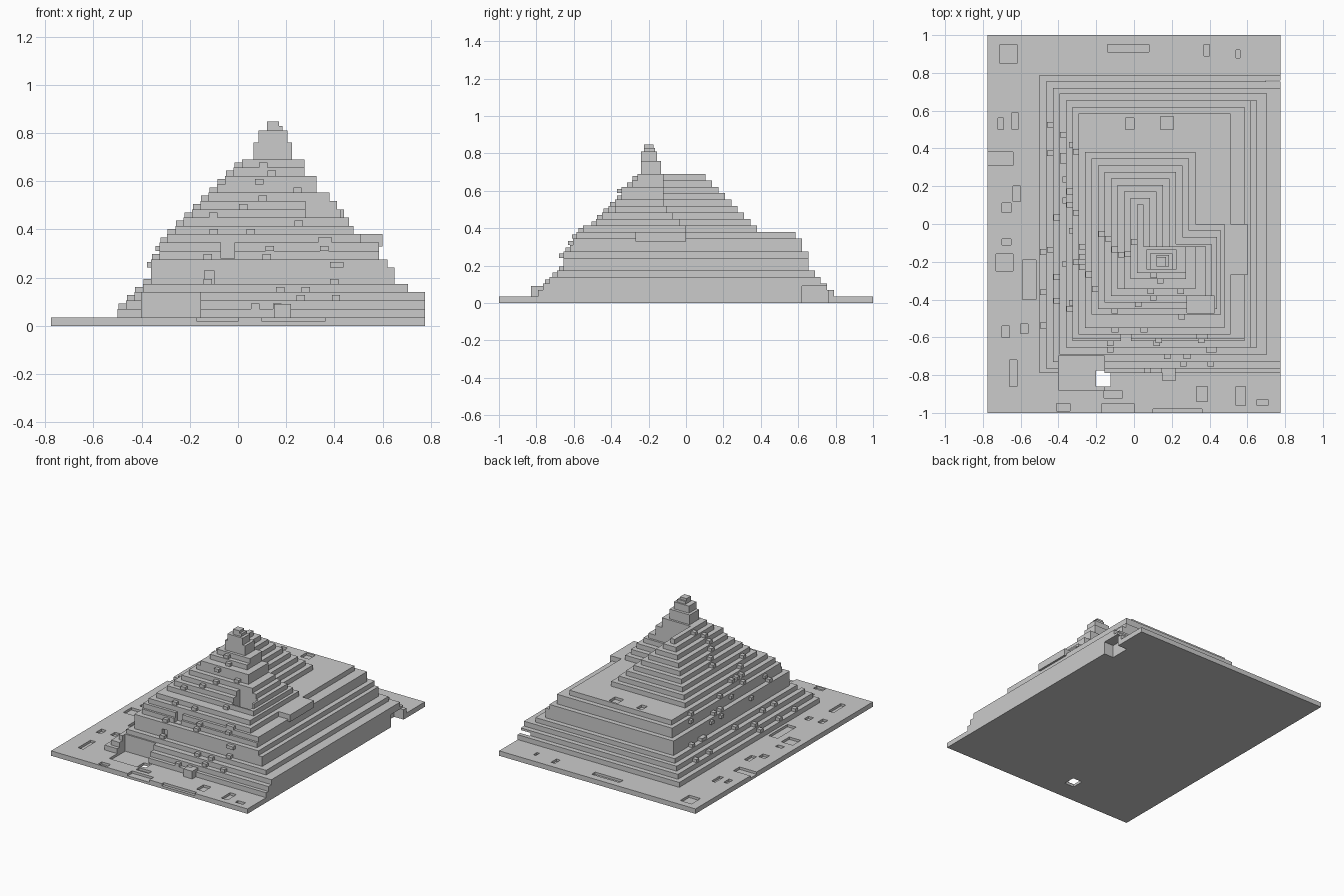
import bpy, bmesh, random

if "Cube" in bpy.data.objects:
    bpy.data.objects.remove(bpy.data.objects["Cube"])

random.seed(4)
S = 0.0345


def add_prism(bm, pts, z0, z1):
    lo = [bm.verts.new((x, y, z0)) for x, y in pts]
    hi = [bm.verts.new((x, y, z1)) for x, y in pts]
    n = len(pts)
    bm.faces.new(lo[::-1])
    bm.faces.new(hi)
    for i in range(n):
        j = (i + 1) % n
        bm.faces.new((lo[i], lo[j], hi[j], hi[i]))


def rect(x0, x1, y0, y1):
    return [(x0, y0), (x1, y0), (x1, y1), (x0, y1)]


def make(name, parts):
    bm = bmesh.new()
    for pts, z0, z1 in parts:
        add_prism(bm, pts, z0, z1)
    me = bpy.data.meshes.new(name)
    bm.to_mesh(me)
    bm.free()
    ob = bpy.data.objects.new(name, me)
    bpy.context.collection.objects.link(ob)
    return ob


def cut(targets, name, parts):
    for i, part in enumerate(parts):
        cutter = make(f"{name}_cutter_{i}", [part])
        cutter.hide_render = True
        cutter.display_type = 'WIRE'
        cutter.hide_set(True)
        for ob in targets:
            m = ob.modifiers.new(f"{name}_{i}", 'BOOLEAN')
            m.operation = 'DIFFERENCE'
            m.solver = 'EXACT'
            m.object = cutter


# Base slab
base = make("base_slab", [(rect(-.775, .775, -1, 1), 0, .035)])

# Lower tiers: z0, z1, left, right, front, back
LOWER = [
    (.035, .07, -.5, .775, -.79, .79),
    (.07, .105, -.465, .775, -.765, .755),
    (.105, .14, -.43, .775, -.73, .72),
    (.14, .173, -.395, .705, -.69, .69),
    (.173, .242, -.36, .65, -.655, .655),
    (.242, .276, -.36, .62, -.655, .655),
    (.276, .31, -.325, .585, -.62, .62),
    (.31, .345, -.325, .585, -.605, .62),
    (.345, .38, -.295, .51, -.585, .585),
]
lower = [make(f"lower_tier_{i}", [(rect(*t[2:]), t[0], t[1])])
         for i, t in enumerate(LOWER)]
ledges = [(t[1], t[2], t[4], t[3]) for t in LOWER]

# Upper tiers: L-shaped, long wing at the left/back and a leg to the right
LEG_X = [.48, .46, .44, .41, .38, .325, .325, .275, .275]
FRONT = [-.55, -.48, -.45, -.415, -.38, -.345, -.345, -.29, -.26]
upper = []
for k, (lx, fy) in enumerate(zip(LEG_X, FRONT)):
    x0, wx, back = -.26 + S * k, .325 - S * k, .38 - S * k
    leg = max(-.035 * k, -.12)
    pts = [(x0, fy), (lx, fy), (lx, leg), (wx, leg), (wx, back), (x0, back)]
    z = .38 + S * k
    upper.append(make(f"upper_tier_{k}", [(pts, z, z + S)]))
    ledges.append((z + S, x0, fy, lx))

# Summit spire
make("spire", [
    (rect(.065, .225, -.24, -.135), .69, .76),
    (rect(.085, .205, -.24, -.155), .76, .81),
    (rect(.12, .185, -.225, -.165), .81, .83),
    (rect(.12, .17, -.225, -.175), .83, .847),
])

# Block jutting out on the right side
make("side_block", [(rect(.48, .60, -.27, 0), .33, .38)])

# Small loose blocks resting on the left and front ledges
blocks = []
for (z, x0, y0, x1), (z2, nx, ny, _) in zip(ledges[:-1], ledges[1:]):
    w = min(.035, max(nx - x0, .02))
    count = 3 if z < .4 else 1
    for _ in range(count):
        y = random.uniform(y0 + .1, -y0 - .15 if z < .38 else .1)
        blocks.append((rect(nx - w * .9, nx + .005, y, y + .03), z, z + .022))
    for _ in range(max(count - 1, 1)):
        x = random.uniform(nx + .05, x1 - .15)
        if z < .15 and -.45 < x < -.1:
            x += .4
        blocks.append((rect(x, x + .035, ny - .025, ny + .005), z, z + .022))
blocks.append((rect(.15, .22, -.83, -.75), .03, .09))
make("ledge_blocks", blocks)

# Shallow pits in the base slab: left, right, front, back
PITS = [
    (-.71, -.62, .85, .95), (-.14, .08, .91, .95), (.37, .40, .89, .95),
    (.54, .56, .88, .92), (-.59, -.52, -.40, -.19), (-.73, -.64, -.25, -.16),
    (-.66, -.62, -.86, -.72), (-.16, -.06, -.92, -.885), (.33, .39, -.94, -.86),
    (.54, .59, -.96, -.86), (.65, .71, -.96, -.93), (-.70, -.65, -.11, -.08),
    (-.70, -.65, .06, .11), (-.64, -.60, .12, .20), (-.645, -.615, .50, .59),
    (-.72, -.69, .50, .56), (-.70, -.66, -.60, -.54), (-.60, -.56, -.58, -.53),
    (-.41, -.34, -.99, -.95), (-.17, 0, -1.01, -.95), (.10, .36, -1.01, -.98),
    (-.78, -.64, .31, .38),
]
cut([base], "base_pit", [(rect(*p), .018, .05) for p in PITS])

# Front recess with a shaft through the base
cut([base] + lower[:3], "front_recess", [(rect(-.40, -.155, -.88, -.70), .018, .16)])
cut([base], "shaft", [(rect(-.20, -.125, -.86, -.775), -.02, .05)])

# Notch under the right edge
cut([base] + lower[:2], "side_notch", [(rect(.70, .80, .62, .76), -.02, .09)])

# Niches in the front wall
cut(lower[4:5], "wall_niche", [(rect(-.14, -.10, -.67, -.63), .16, .23)])
cut(lower[6:8], "high_niche", [(rect(-.07, -.015, -.64, -.58), .28, .36)])

# Pits in the rear terrace and the tall alcove beside the right leg
cut(lower[8:9], "terrace_pit", [(rect(.14, .21, .50, .57), .362, .40),
                                (rect(-.045, 0, .50, .56), .362, .40)])
cut(upper[:4], "alcove", [(rect(.28, .425, -.47, -.38), .37, .56)])
